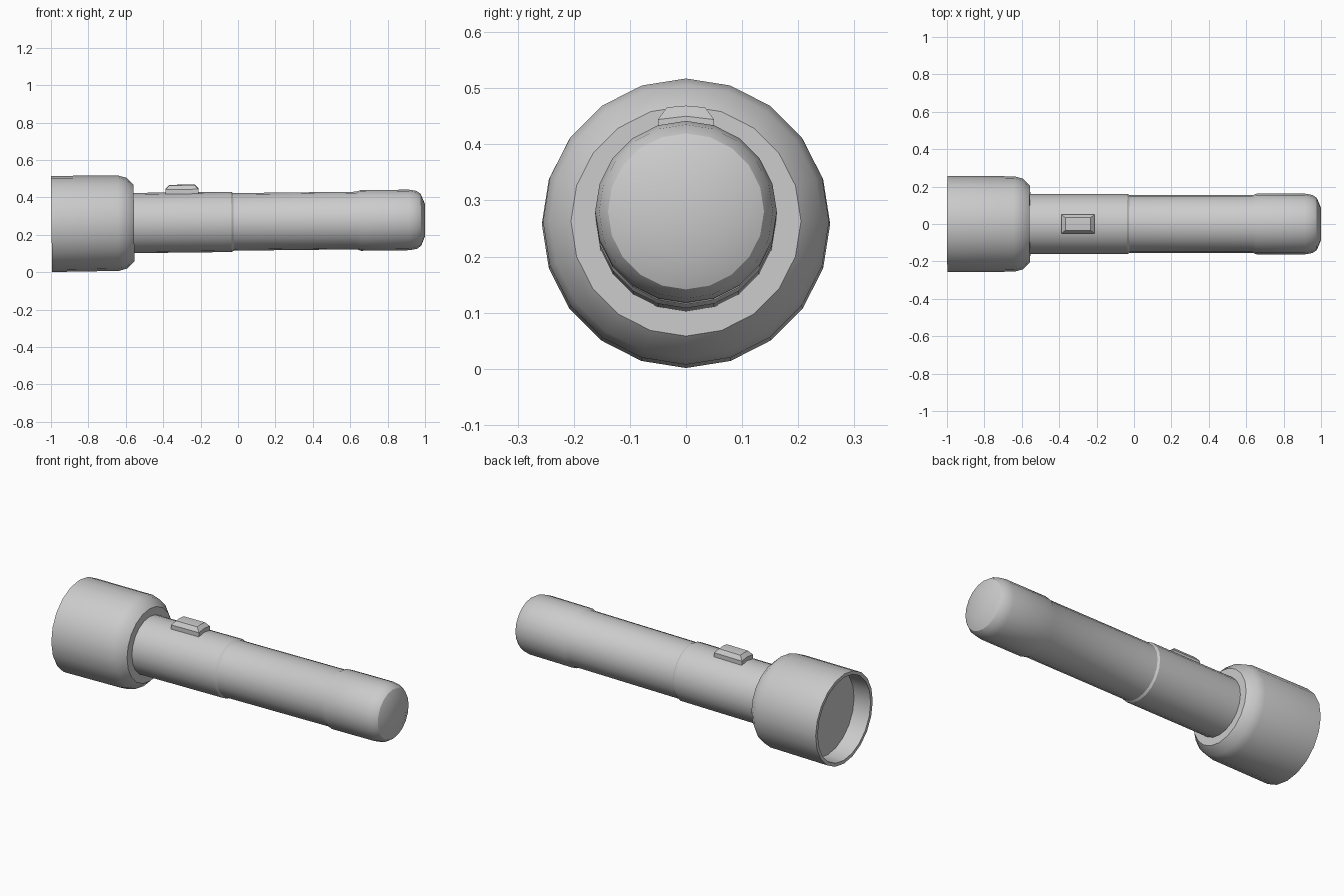
import bpy, bmesh
from math import sin, cos, tau, radians
from mathutils import Matrix

if "Cube" in bpy.data.objects:
    bpy.data.objects.remove(bpy.data.objects["Cube"])

SIDES = 20
# The torch axis runs along x and rises slightly towards the tail
TILT = Matrix.Translation((0, 0, 0.2695)) @ Matrix.Rotation(-0.0112, 4, 'Y')


def finish(name, bm, angle=30):
    bmesh.ops.recalc_face_normals(bm, faces=bm.faces)
    mesh = bpy.data.meshes.new(name)
    bm.to_mesh(mesh)
    bm.free()
    ob = bpy.data.objects.new(name, mesh)
    bpy.context.collection.objects.link(ob)
    ob.matrix_world = TILT
    bpy.ops.object.select_all(action='DESELECT')
    ob.select_set(True)
    bpy.context.view_layer.objects.active = ob
    if angle:
        bpy.ops.object.shade_smooth_by_angle(angle=radians(angle))
    return ob


def lathe(name, profile):
    """Revolve (x, radius) points about the x axis, capping both ends."""
    bm = bmesh.new()
    rings = [[bm.verts.new((x, r * sin(tau * k / SIDES), r * cos(tau * k / SIDES)))
              for k in range(SIDES)] for x, r in profile]
    for a, b in zip(rings, rings[1:]):
        for k in range(SIDES):
            j = (k + 1) % SIDES
            bm.faces.new((a[k], a[j], b[j], b[k]))
    bm.faces.new(rings[0])
    bm.faces.new(rings[-1])
    return finish(name, bm)


# Head: recessed lens seat, thin rim, straight wall and rounded shoulder
lathe("head", [(-0.895, 0.235), (-0.997, 0.238), (-0.997, 0.257),
               (-0.64, 0.255), (-0.595, 0.243), (-0.556, 0.205), (-0.556, 0.12)])

# Barrel: front sleeve, slimmer grip and rounded tail cap
lathe("barrel", [(-0.60, 0.161), (-0.035, 0.161), (-0.024, 0.154),
                 (0.635, 0.154), (0.655, 0.162), (0.915, 0.162),
                 (0.955, 0.155), (0.978, 0.139), (1.0, 0.085)])

# Sliding switch: gently crowned block with bevelled top
bm = bmesh.new()
layers = [(-0.385, -0.21, 0.05, 0.13, 0.13), (-0.385, -0.21, 0.05, 0.177, 0.183),
          (-0.365, -0.23, 0.034, 0.199, 0.202)]
loops = []
for x0, x1, w, z_side, z_mid in layers:
    pts = [(x0, -w, z_side), (x0, 0, z_mid), (x0, w, z_side),
           (x1, w, z_side), (x1, 0, z_mid), (x1, -w, z_side)]
    loops.append([bm.verts.new(p) for p in pts])
for a, b in zip(loops, loops[1:]):
    for k in range(6):
        j = (k + 1) % 6
        bm.faces.new((a[k], a[j], b[j], b[k]))
bm.faces.new(loops[0])
t = loops[-1]
bm.faces.new((t[0], t[1], t[4], t[5]))
bm.faces.new((t[1], t[2], t[3], t[4]))
finish("switch", bm, 20)
